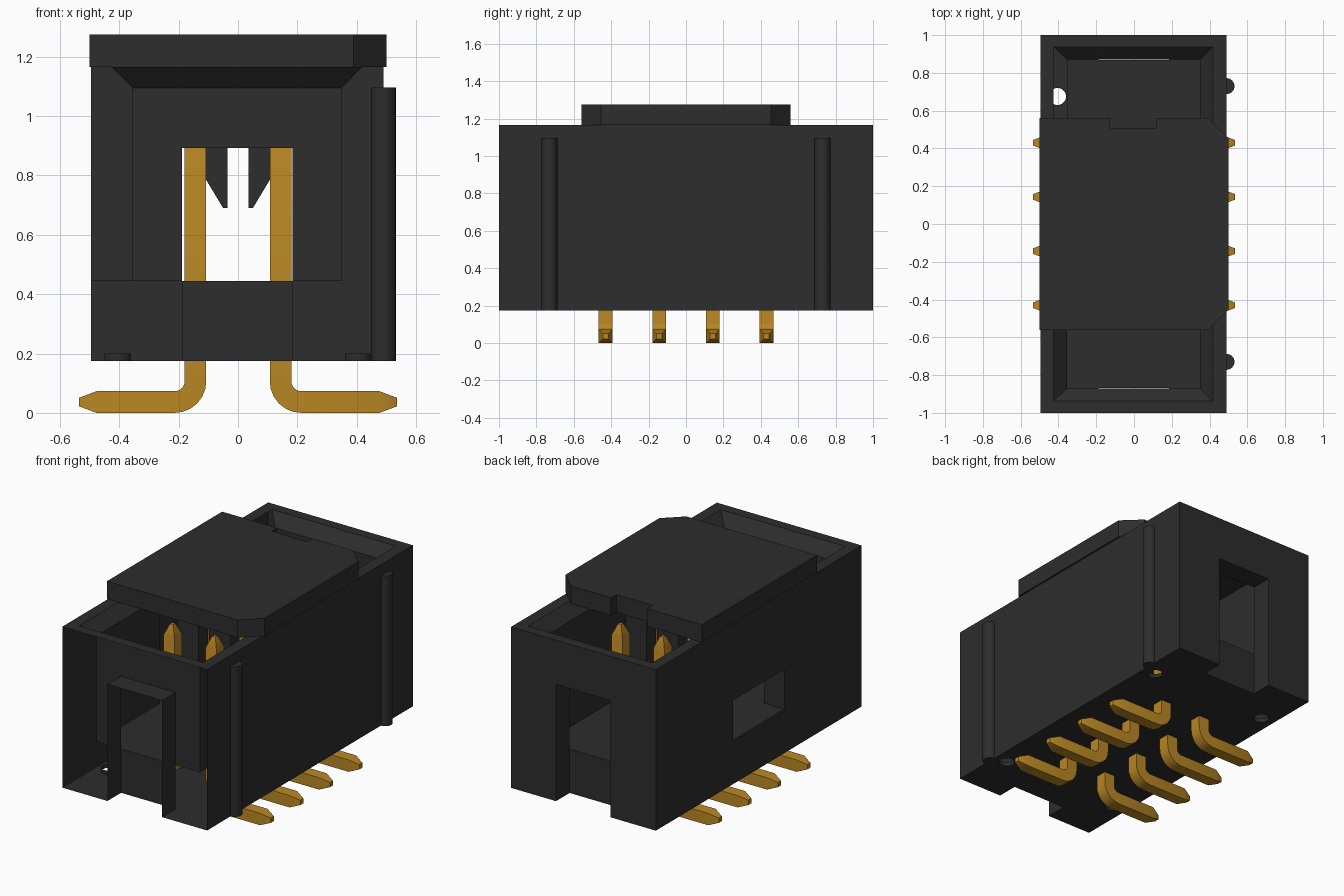
import bpy, bmesh, math
from mathutils import Vector

cube = bpy.data.objects.get("Cube")
if cube:
    bpy.data.objects.remove(cube, do_unlink=True)


def material(name, rgb):
    m = bpy.data.materials.new(name)
    m.use_nodes = True
    m.diffuse_color = (*rgb, 1)
    m.node_tree.nodes["Principled BSDF"].inputs["Base Color"].default_value = (*rgb, 1)
    return m


BLACK = material("black plastic", (0.026, 0.026, 0.026))
GOLD = material("gold", (0.48, 0.24, 0.017))


def loft(name, rings, mat, smooth=False):
    """Skin closed rings of equal length and cap both ends."""
    bm = bmesh.new()
    loops = [[bm.verts.new(p) for p in ring] for ring in rings]
    n = len(loops[0])
    for a, b in zip(loops, loops[1:]):
        for i in range(n):
            j = (i + 1) % n
            bm.faces.new((a[i], a[j], b[j], b[i]))
    bm.faces.new(loops[0])
    bm.faces.new(loops[-1])
    bmesh.ops.recalc_face_normals(bm, faces=bm.faces)
    me = bpy.data.meshes.new(name)
    bm.to_mesh(me)
    bm.free()
    me.materials.append(mat)
    ob = bpy.data.objects.new(name, me)
    bpy.context.collection.objects.link(ob)
    if smooth:
        activate(ob)
        bpy.ops.object.shade_smooth_by_angle(angle=math.radians(32))
    return ob


def activate(ob):
    bpy.ops.object.select_all(action='DESELECT')
    ob.select_set(True)
    bpy.context.view_layer.objects.active = ob


def rect(x0, x1, y0, y1, z):
    return [(x0, y0, z), (x1, y0, z), (x1, y1, z), (x0, y1, z)]


def circle(x, y, r, z, n=24):
    return [(x + r * math.cos(math.tau * i / n), y + r * math.sin(math.tau * i / n), z)
            for i in range(n)]


def box(name, x0, x1, y0, y1, z0, z1, mat=BLACK):
    return loft(name, [rect(x0, x1, y0, y1, z) for z in (z0, z1)], mat)


def cut(target, cutter):
    cutter.hide_render = True
    mod = target.modifiers.new("cut", 'BOOLEAN')
    mod.operation = 'DIFFERENCE'
    mod.solver = 'EXACT'
    mod.object = cutter
    activate(target)
    bpy.ops.object.modifier_apply(modifier=mod.name)
    bpy.data.objects.remove(cutter, do_unlink=True)


# Housing: open box with a chamfered rim
LEFT, RIGHT, BASE, FLOOR, RIM = -0.495, 0.49, 0.175, 0.445, 1.165
housing = box("housing", LEFT, RIGHT, -1, 1, BASE, RIM)
cut(housing, loft("cavity_cutter", [
    rect(-0.355, 0.35, -0.87, 0.87, FLOOR),
    rect(-0.355, 0.35, -0.87, 0.87, 1.095),
    rect(-0.425, 0.418, -0.937, 0.937, RIM),
    rect(-0.425, 0.418, -0.937, 0.937, 1.3)], BLACK))

# End slots and the polarising notch
for s in (-1, 1):
    ya, yb = sorted((s * 0.868, s * 1.1))
    cut(housing, box("slot_cutter", -0.188, 0.184, ya, yb, 0.1, 0.893))
cut(housing, box("notch_cutter", -0.6, -0.3, -0.25, 0.25, FLOOR, 1.3))

# Round holes in the base
HOLE_TOP = 0.2
for x in (-0.405, 0.405):
    for y in (-0.675, 0.675):
        cut(housing, loft("hole_cutter", [circle(x, y, 0.045, z) for z in (0.1, HOLE_TOP)], BLACK))

# Open the front skin, the hole ends and one rim chamfer of the hollow shell
bm = bmesh.new()
bm.from_mesh(housing.data)
bm.normal_update()
opened = []
for f in bm.faces:
    c, n = f.calc_center_median(), f.normal
    front = c.y < -0.99 and n.y < -0.9
    hole_end = abs(c.z - HOLE_TOP) < 0.002 and n.z < -0.9
    chamfer = n.x > 0.3 and n.z > 0.3 and c.y > 0.25
    if front or hole_end or chamfer:
        opened.append(f)
bmesh.ops.delete(bm, geom=opened, context='FACES')
bm.to_mesh(housing.data)
bm.free()

# Round ribs on the side
for label, y in (("front", -0.73), ("back", 0.73)):
    loft(label + "_rib", [circle(RIGHT, y, 0.042, z) for z in (BASE, 1.097)], BLACK, True)

# Pick-up cap with two clipped corners and a small notch
outline = [(-0.5, -0.56), (0.39, -0.56), (0.5, -0.455), (0.5, 0.455), (0.39, 0.56),
           (0.117, 0.56), (0.117, 0.508), (-0.127, 0.508), (-0.127, 0.56), (-0.5, 0.56)]
loft("cap", [[(x, y, z) for x, y in outline] for z in (RIM + 0.001, 1.275)], BLACK)
box("cap_key", -0.495, -0.415, -0.249, 0.249, 0.69, RIM + 0.01)

# Cap feet between the pins
foot = [(0.036, 1.17), (0.036, 0.69), (0.05, 0.69), (0.11, 0.79), (0.18, 0.79), (0.18, 1.17)]
for sx in (-1, 1):
    for y in (-0.287, 0.287):
        loft("cap_foot", [[(sx * x, y + d, z) for x, z in foot] for d in (-0.045, 0.045)], BLACK)

# Bent square pins with tapered ends: (x, z, direction angle, scale)
HALF, BEND, PX = 0.0365, 0.07, 0.1435
path = [(PX, 1.06, 0, 0.3), (PX, 0.995, 0, 1)]
for i in range(7):
    a = math.pi / 2 * i / 6
    path.append((PX + BEND - BEND * math.cos(a), HALF + BEND - BEND * math.sin(a), a, 1))
path += [(0.477, HALF, math.pi / 2, 1), (0.535, HALF, math.pi / 2, 0.4)]

for sx in (-1, 1):
    for k in range(4):
        y = -0.43 + k * 0.2867
        rings = []
        for x, z, a, s in path:
            side = Vector((math.cos(a), math.sin(a))) * HALF * s
            rings.append([(sx * (x + u * side.x), y + v * HALF * s, z + u * side.y)
                          for u, v in ((-1, -1), (1, -1), (1, 1), (-1, 1))])
        loft("pin", rings, GOLD, True)
